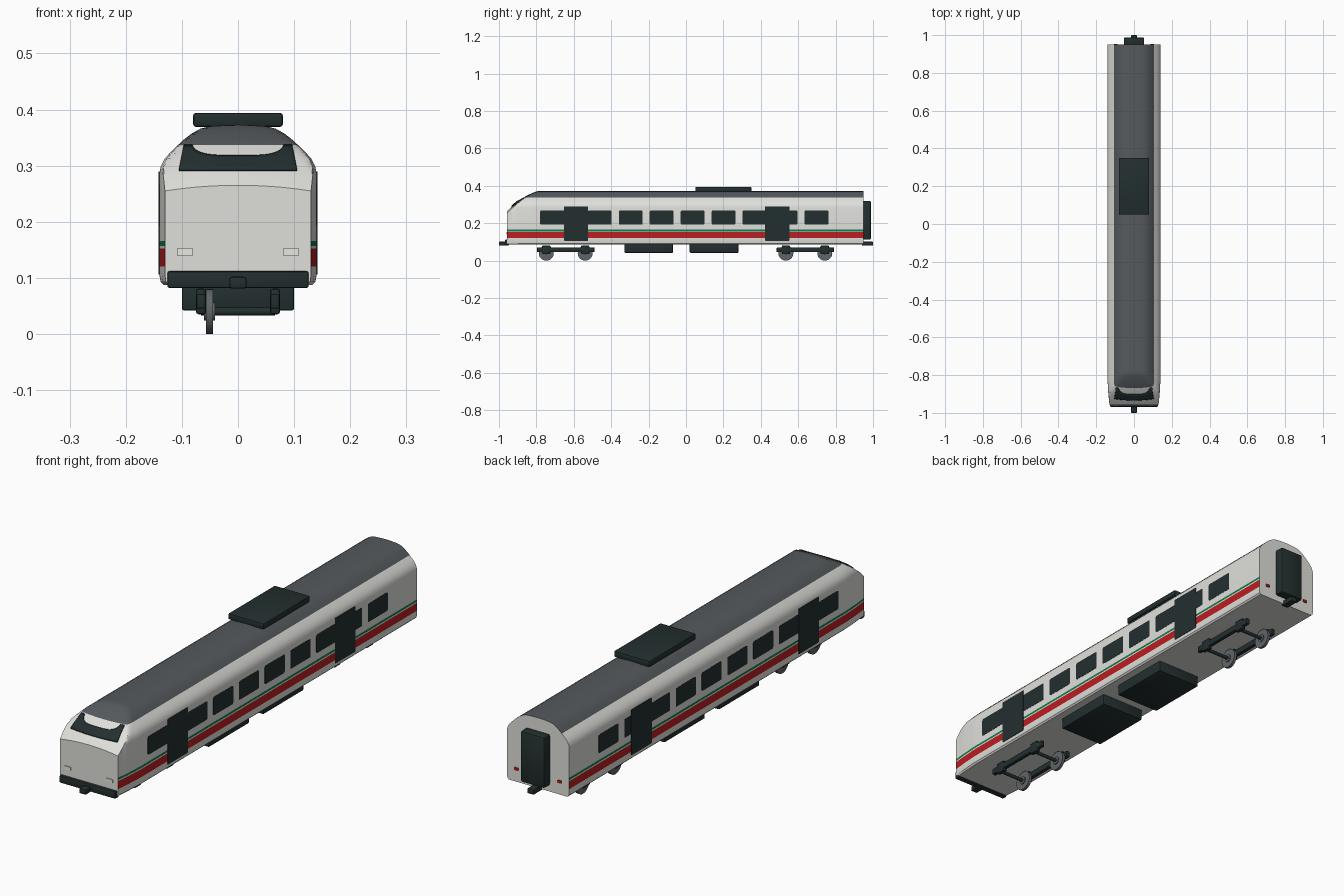
import bpy, bmesh
from math import radians, pi
from mathutils import Matrix, Vector

cube = bpy.data.objects.get("Cube")
if cube:
    bpy.data.objects.remove(cube, do_unlink=True)


def material(name, r, g, b):
    m = bpy.data.materials.new(name)
    m.use_nodes = True
    m.diffuse_color = (r, g, b, 1)
    m.node_tree.nodes["Principled BSDF"].inputs["Base Color"].default_value = (r, g, b, 1)
    return m


WHITE = material("body_white", 0.74, 0.74, 0.71)
ROOF = material("roof_grey", 0.09, 0.10, 0.11)
DARK = material("dark_trim", 0.017, 0.028, 0.028)
RED = material("stripe_red", 0.50, 0.013, 0.015)
GREEN = material("stripe_green", 0.006, 0.20, 0.075)
STEEL = material("wheel_steel", 0.12, 0.13, 0.14)
LAMP = material("lamp_white", 0.80, 0.80, 0.76)


def finish(name, bm, mats, angle=30):
    bmesh.ops.recalc_face_normals(bm, faces=bm.faces)
    mesh = bpy.data.meshes.new(name)
    bm.to_mesh(mesh)
    bm.free()
    for m in mats:
        mesh.materials.append(m)
    ob = bpy.data.objects.new(name, mesh)
    bpy.context.collection.objects.link(ob)
    bpy.ops.object.select_all(action="DESELECT")
    ob.select_set(True)
    bpy.context.view_layer.objects.active = ob
    bpy.ops.object.shade_smooth_by_angle(angle=radians(angle))
    return ob


def box(name, lo, hi, mat, bevel=0.004, axis=None):
    """Box between two corners; bevels all edges, or only those along one axis."""
    lo, hi = Vector(lo), Vector(hi)
    bm = bmesh.new()
    bmesh.ops.create_cube(bm, size=1)
    bmesh.ops.scale(bm, vec=hi - lo, verts=bm.verts)
    bmesh.ops.translate(bm, vec=(lo + hi) / 2, verts=bm.verts)
    edges = [e for e in bm.edges if axis is None or
             abs((e.verts[0].co - e.verts[1].co).normalized()[axis]) > 0.9]
    bmesh.ops.bevel(bm, geom=edges, offset=bevel, segments=2, profile=0.5, affect="EDGES")
    return finish(name, bm, [mat])


def rod(name, x0, x1, y, z, radius, mat, sides=28):
    bm = bmesh.new()
    bmesh.ops.create_cone(bm, cap_ends=True, segments=sides, radius1=radius, radius2=radius,
                          depth=x1 - x0, matrix=Matrix.Translation(((x0 + x1) / 2, y, z))
                          @ Matrix.Rotation(pi / 2, 4, "Y"))
    return finish(name, bm, [mat])


def lerp(points, t):
    """Piecewise linear lookup in a short list of pairs."""
    for (a, va), (b, vb) in zip(points, points[1:]):
        if t <= b:
            return va + (vb - va) * (t - a) / (b - a)
    return points[-1][1]


# Nose line: height of the sloping front along the length
NOSE = [(-0.957, 0.265), (-0.93, 0.291), (-0.895, 0.320), (-0.86, 0.343),
        (-0.83, 0.358), (-0.80, 0.370), (-0.77, 0.377), (0.95, 0.40)]
CROWN = 0.6
FRONT, BACK = -0.957, 0.95

# Body shell: one cross-section swept along the car, trimmed by the nose line
half = [(0.132, 0.087), (0.138, 0.093), (0.14, 0.105), (0.14, 0.285), (0.138, 0.298),
        (0.131, 0.312), (0.121, 0.323), (0.11, 0.334), (0.097, 0.346), (0.083, 0.357),
        (0.067, 0.366), (0.05, 0.370), (0.025, 0.372)]
section = half + [(0, 0.373)] + [(-x, z) for x, z in reversed(half)]
stations = [FRONT + i * 0.011 for i in range(18)] + [-0.4, 0.3, BACK]
bm = bmesh.new()
rings = []
for y in stations:
    width = lerp([(FRONT, 0.93), (-0.90, 0.97), (-0.83, 1), (BACK, 1)], y)
    ring = []
    for x, z in section:
        x *= width
        ring.append(bm.verts.new((x, y, min(z, lerp(NOSE, y) - CROWN * x * x))))
    rings.append(ring)
for a, b in zip(rings, rings[1:]):
    for i in range(len(a)):
        j = (i + 1) % len(a)
        bm.faces.new((a[i], a[j], b[j], b[i]))
bm.faces.new(rings[0])
bm.faces.new(rings[-1])
bmesh.ops.recalc_face_normals(bm, faces=bm.faces)

# Cut the stripe and roof borders, then colour by height and direction
RED_BAND, GREEN_BAND, ROOF_EDGE = (0.120, 0.152), (0.157, 0.166), 0.337
for z in RED_BAND + GREEN_BAND + (ROOF_EDGE,):
    bmesh.ops.bisect_plane(bm, geom=bm.verts[:] + bm.edges[:] + bm.faces[:],
                           plane_co=(0, 0, z), plane_no=(0, 0, 1))
for f in bm.faces:
    f.normal_update()
    z = f.calc_center_median().z
    if z > ROOF_EDGE and abs(f.normal.y) < 0.95:
        f.material_index = 1
    elif abs(f.normal.x) > 0.8:
        if RED_BAND[0] < z < RED_BAND[1]:
            f.material_index = 2
        elif GREEN_BAND[0] < z < GREEN_BAND[1]:
            f.material_index = 3
finish("body_shell", bm, [WHITE, ROOF, RED, GREEN])

# Windscreen: dark band following the nose, with a dipped upper edge
inverse = [(z, y) for y, z in NOSE]
bm = bmesh.new()
columns = []
for i in range(-20, 21):
    t = i / 20
    dip = max(0, 1 - (abs(t) / 0.84) ** 4)
    top = 0.336 - 0.019 * dip ** 0.6
    column = []
    for k in range(6):
        z = 0.292 + (top - 0.292) * k / 5
        x = t * (0.105 - 0.2 * (z - 0.292))
        column.append(bm.verts.new((x, lerp(inverse, z + CROWN * x * x) - 0.004, z)))
    columns.append(column)
for a, b in zip(columns, columns[1:]):
    for k in range(5):
        bm.faces.new((a[k], b[k], b[k + 1], a[k + 1]))
screen = finish("windscreen", bm, [DARK])
solid = screen.modifiers.new("thickness", "SOLIDIFY")
solid.thickness = 0.005
solid.offset = 0

# Side windows and doors
windows = [(-0.78, -0.64)] + [(-0.525 + i * 0.1655, -0.397 + i * 0.1655) for i in range(8)]
doors = [(-0.652, -0.523), (0.422, 0.553)]
for s, side in ((1, "left"), (-1, "right")):
    xs = sorted((s * 0.136, s * 0.1408))
    for a, b in windows:
        box(side + "_window", (xs[0], a, 0.193), (xs[1], b, 0.268), DARK, 0.006, 0)
    xs = sorted((s * 0.134, s * 0.1416))
    for a, b in doors:
        box(side + "_door", (xs[0], a, 0.106), (xs[1], b, 0.29), DARK, 0.003, 0)
    # Lamps on both ends
    xs = sorted((s * 0.080, s * 0.109))
    box(side + "_headlight", (xs[0], -0.961, 0.139), (xs[1], -0.954, 0.153), LAMP, 0.002, 1)
    xs = sorted((s * 0.088, s * 0.106))
    box(side + "_tail_light", (xs[0], 0.947, 0.134), (xs[1], 0.954, 0.145), RED, 0.002, 1)

# Roof unit, underfloor equipment and end fittings
box("roof_unit", (-0.08, 0.05, 0.369), (0.08, 0.35, 0.394), DARK, 0.005)
for y in (-0.33, 0.02):
    box("underfloor_box", (-0.10, y, 0.042), (0.10, y + 0.26, 0.09), DARK, 0.004)
box("front_bumper", (-0.126, -0.968, 0.082), (0.126, -0.945, 0.112), DARK, 0.004)
box("front_coupler", (-0.015, -1.0, 0.081), (0.015, -0.96, 0.102), DARK, 0.004)
box("gangway", (-0.054, 0.945, 0.112), (0.054, 0.988, 0.32), DARK, 0.008)
box("rear_coupler", (-0.015, 0.94, 0.081), (0.015, 1.0, 0.102), DARK, 0.004)

# Bogies: a frame on each side, axles across, wheels on the right
for centre in (-0.643, 0.638):
    axle_ys = (centre - 0.104, centre + 0.104)
    for x in (-0.066, 0.066):
        box("bogie_frame", (x - 0.008, centre - 0.153, 0.045),
            (x + 0.008, centre + 0.153, 0.071), DARK, 0.003)
        for y in axle_ys:
            box("axle_box", (x - 0.009, y - 0.022, 0.035), (x + 0.009, y + 0.022, 0.081), DARK, 0.005)
    for y in axle_ys:
        rod("axle", -0.066, 0.066, y, 0.04, 0.007, DARK, 16)
        rod("wheel", -0.057, -0.045, y, 0.04, 0.04, STEEL)
        rod("wheel_hub", -0.061, -0.041, y, 0.04, 0.016, STEEL)
